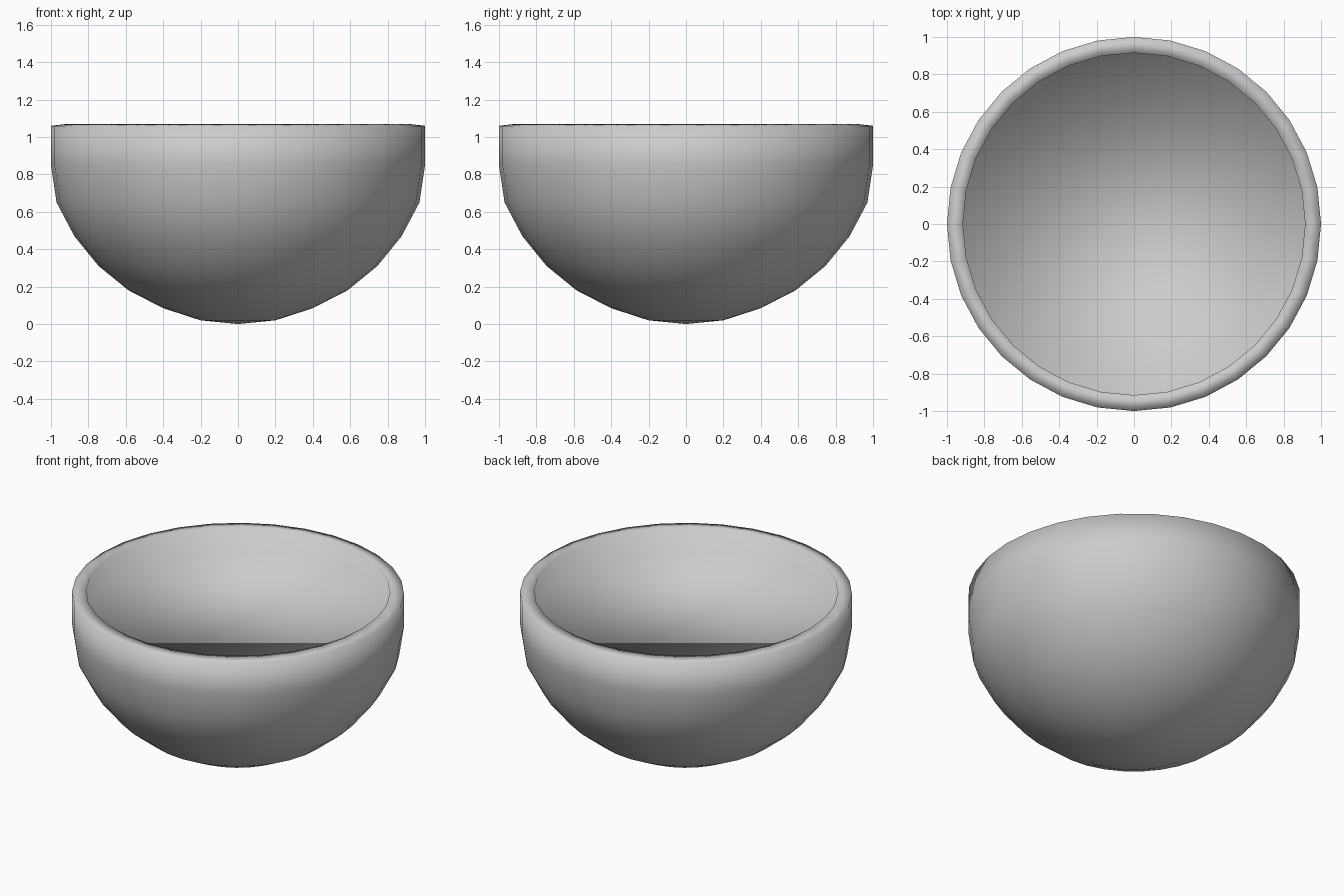
import bpy, bmesh, math

if "Cube" in bpy.data.objects:
    bpy.data.objects.remove(bpy.data.objects["Cube"])

SIDES = 32

# Profile: outer wall from the bottom pole to the rim, then over the lip
# and down a short inner wall (radius, height)
profile = [(0, 0.0), (0.20, 0.02), (0.40, 0.085), (0.585, 0.18), (0.745, 0.31),
           (0.875, 0.47), (0.97, 0.65), (1.0, 0.85), (1.0, 1.06),
           (0.915, 1.07), (0.915, 0.915)]

bm = bmesh.new()


def ring(r, z):
    if r < 1e-6:
        return [bm.verts.new((0, 0, z))] * SIDES
    return [bm.verts.new((r * math.cos(2 * math.pi * i / SIDES),
                          r * math.sin(2 * math.pi * i / SIDES), z))
            for i in range(SIDES)]


# Bowl shell: join successive rings, with a triangle fan at the pole
rings = [ring(r, z) for r, z in profile]
for a, b in zip(rings, rings[1:]):
    for i in range(SIDES):
        j = (i + 1) % SIDES
        bm.faces.new(list(dict.fromkeys((a[i], a[j], b[j], b[i]))))

# Flat floor recessed below the rim
bm.faces.new(rings[-1])
bmesh.ops.recalc_face_normals(bm, faces=bm.faces)
for f in bm.faces:
    f.smooth = True

mesh = bpy.data.meshes.new("bowl")
bm.to_mesh(mesh)
bm.free()
bowl = bpy.data.objects.new("bowl", mesh)
bpy.context.collection.objects.link(bowl)
